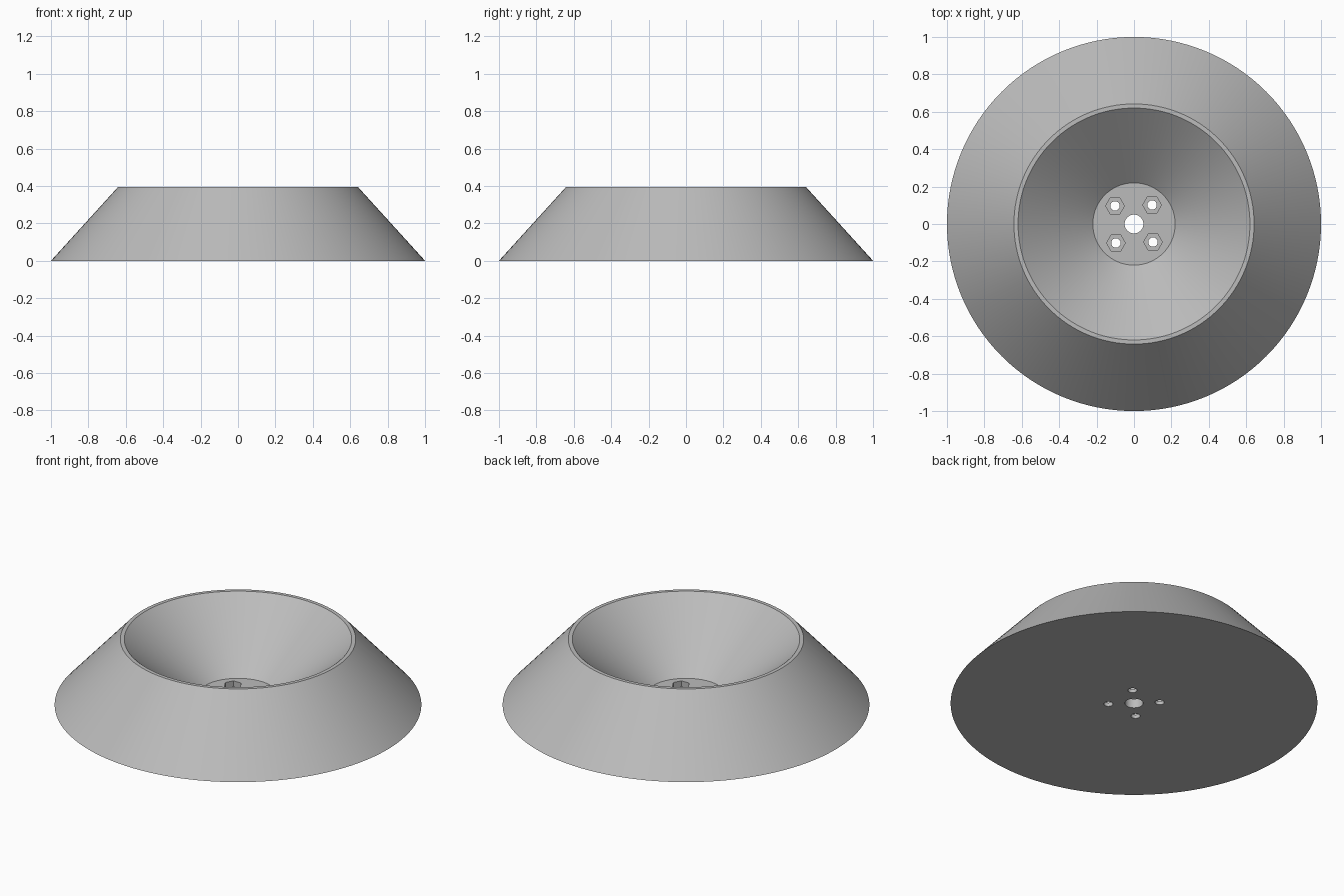
import bpy, bmesh, math

if "Cube" in bpy.data.objects:
    bpy.data.objects.remove(bpy.data.objects["Cube"])

SEG = 128
HEIGHT, FLOOR, POCKET = 0.394, 0.056, 0.022

grey = bpy.data.materials.new("light grey")
grey.diffuse_color = (0.5, 0.5, 0.5, 1)
grey.use_nodes = True
grey.node_tree.nodes["Principled BSDF"].inputs["Base Color"].default_value = grey.diffuse_color


def finish(name, bm):
    bmesh.ops.recalc_face_normals(bm, faces=bm.faces)
    mesh = bpy.data.meshes.new(name)
    bm.to_mesh(mesh)
    bm.free()
    ob = bpy.data.objects.new(name, mesh)
    bpy.context.collection.objects.link(ob)
    mesh.materials.append(grey)
    return ob


def ring(bm, sides, radius, x, y, z):
    return [bm.verts.new((x + radius * math.cos(2 * math.pi * i / sides),
                          y + radius * math.sin(2 * math.pi * i / sides), z))
            for i in range(sides)]


def bridge(bm, a, b):
    for i in range(len(a)):
        j = (i + 1) % len(a)
        bm.faces.new((a[i], a[j], b[j], b[i]))


def lathe(name, profile):
    """Revolve a closed (radius, z) profile around z."""
    bm = bmesh.new()
    rings = [ring(bm, SEG, r, 0, 0, z) for r, z in profile]
    for a, b in zip(rings, rings[1:] + rings[:1]):
        bridge(bm, a, b)
    return finish(name, bm)


def prism_cutter(name, sides, radius, x, y, z0, z1):
    bm = bmesh.new()
    low, high = (ring(bm, sides, radius, x, y, z) for z in (z0, z1))
    bridge(bm, low, high)
    bm.faces.new(low)
    bm.faces.new(high)
    ob = finish(name, bm)
    ob.hide_render = True
    return ob


# Conical dish with flat rim, floor and centre hole
dish = lathe("conical_dish", [(0.05, 0), (1, 0), (0.642, HEIGHT), (0.62, HEIGHT),
                              (0.22, FLOOR), (0.05, FLOOR)])

# Four hexagonal nut pockets with bolt holes
cutters = []
for k in range(4):
    a = math.radians(46.5 + 90 * k)
    x, y = 0.14 * math.cos(a), 0.14 * math.sin(a)
    cutters.append(prism_cutter("nut_pocket_cutter", 6, 0.05, x, y, POCKET, 0.2))
    cutters.append(prism_cutter("bolt_hole_cutter", 32, 0.025, x, y, -0.1, 0.1))

bpy.context.view_layer.objects.active = dish
dish.select_set(True)
for c in cutters:
    m = dish.modifiers.new("cut", 'BOOLEAN')
    m.operation, m.solver, m.object = 'DIFFERENCE', 'EXACT', c
    bpy.ops.object.modifier_apply(modifier=m.name)
for c in cutters:
    bpy.data.objects.remove(c)

bpy.ops.object.shade_smooth_by_angle(angle=math.radians(25))
